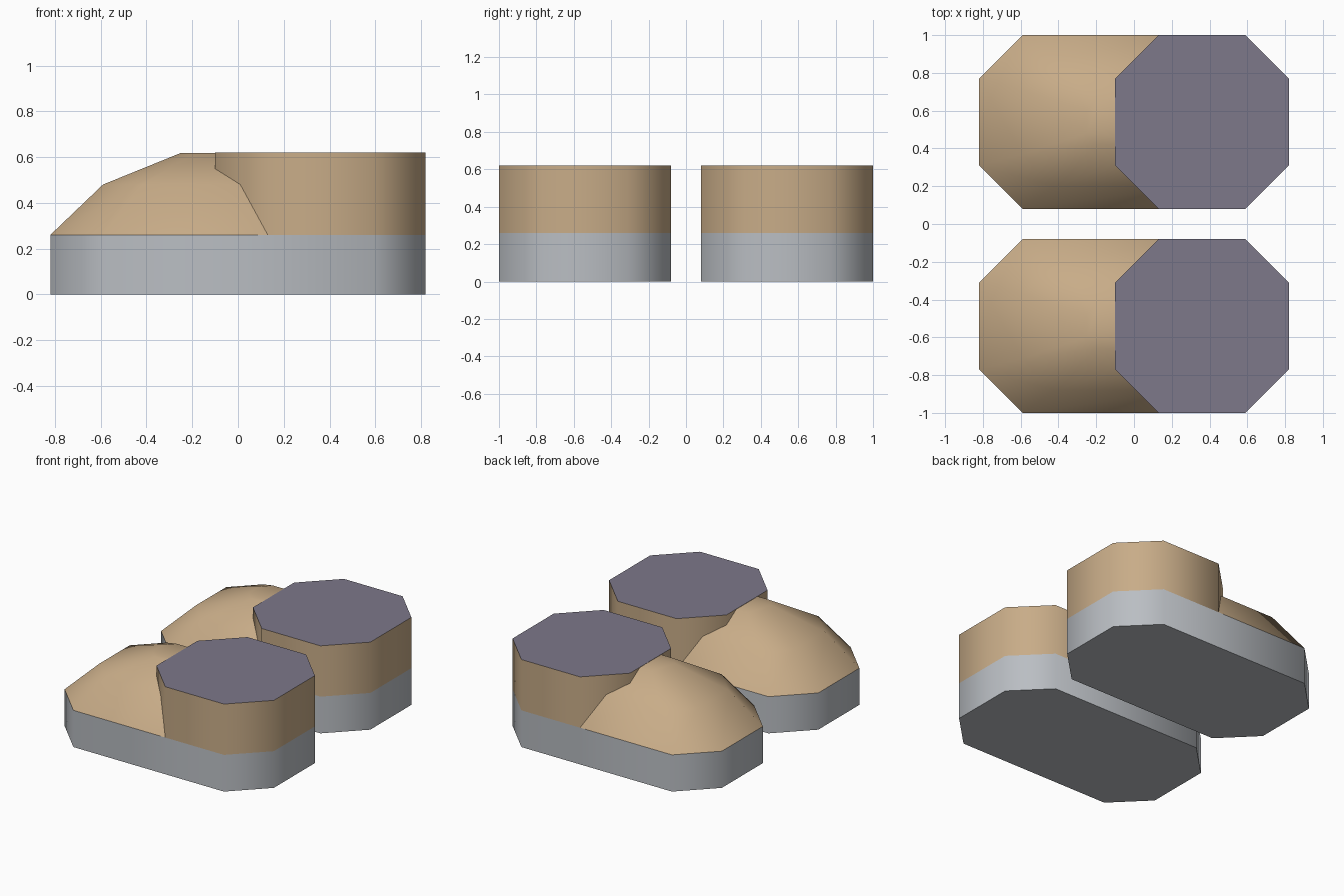
import bpy
import bmesh
import math

if "Cube" in bpy.data.objects:
    bpy.data.objects.remove(bpy.data.objects["Cube"], do_unlink=True)


def make_material(name, rgb):
    mat = bpy.data.materials.new(name)
    mat.use_nodes = True
    color = (*rgb, 1.0)
    mat.diffuse_color = color
    mat.node_tree.nodes["Principled BSDF"].inputs["Base Color"].default_value = color
    return mat


TAN = make_material("tan leather", (0.578, 0.413, 0.246))
GREY = make_material("grey sole", (0.491, 0.515, 0.546))
PURPLE = make_material("purple lining", (0.205, 0.188, 0.254))


def octagon(x0, x1, half, cut_x, cut_y):
    """Rectangle with chamfered corners, counter-clockwise."""
    a, b = x0 + cut_x, x1 - cut_x
    c = half - cut_y
    return [(a, -half), (b, -half), (x1, -c), (x1, c),
            (b, half), (a, half), (x0, c), (x0, -c)]


def loft(name, rings, materials, y, inset=0.0):
    """Stack of (outline, height) rings, closed at both ends."""
    bm = bmesh.new()
    loops = [[bm.verts.new((px, py, z)) for px, py in outline] for outline, z in rings]
    for low, high in zip(loops, loops[1:]):
        for i in range(len(low)):
            j = (i + 1) % len(low)
            bm.faces.new((low[i], low[j], high[j], high[i]))
    bm.faces.new(loops[0][::-1])
    cap = bm.faces.new(loops[-1])
    if inset:
        bmesh.ops.inset_individual(bm, faces=[cap], thickness=inset)
        cap.material_index = 1
    mesh = bpy.data.meshes.new(name)
    bm.to_mesh(mesh)
    bm.free()
    for mat in materials:
        mesh.materials.append(mat)
    obj = bpy.data.objects.new(name, mesh)
    obj.location.y = y
    bpy.context.collection.objects.link(obj)
    bpy.ops.object.select_all(action='DESELECT')
    obj.select_set(True)
    bpy.context.view_layer.objects.active = obj
    bpy.ops.object.shade_smooth_by_angle(angle=math.radians(52))
    return obj


HALF, CUT = 0.46, 0.23
SOLE_TOP, TOP = 0.26, 0.62

for side, y in (("front", -0.54), ("back", 0.54)):
    # Long chamfered sole
    sole = octagon(-0.82, 0.82, HALF, CUT, CUT)
    loft(side + "_sole", [(sole, 0), (sole, SOLE_TOP)], [GREY], y)

    # Upright shaft with the opening painted on its top
    shaft = octagon(-0.10, 0.82, HALF, CUT, CUT)
    loft(side + "_shaft", [(shaft, SOLE_TOP), (shaft, TOP)], [TAN, PURPLE], y, inset=0.2)

    # Rounded toe cap running into the shaft
    toe = [(octagon(-0.82, 0.55, HALF, CUT, CUT), SOLE_TOP),
           (octagon(-0.59, 0.45, 0.34, 0.17, 0.17), 0.48),
           (octagon(-0.25, 0.30, 0.12, 0.06, 0.06), TOP - 0.002)]
    loft(side + "_toe_cap", toe, [TAN], y)
